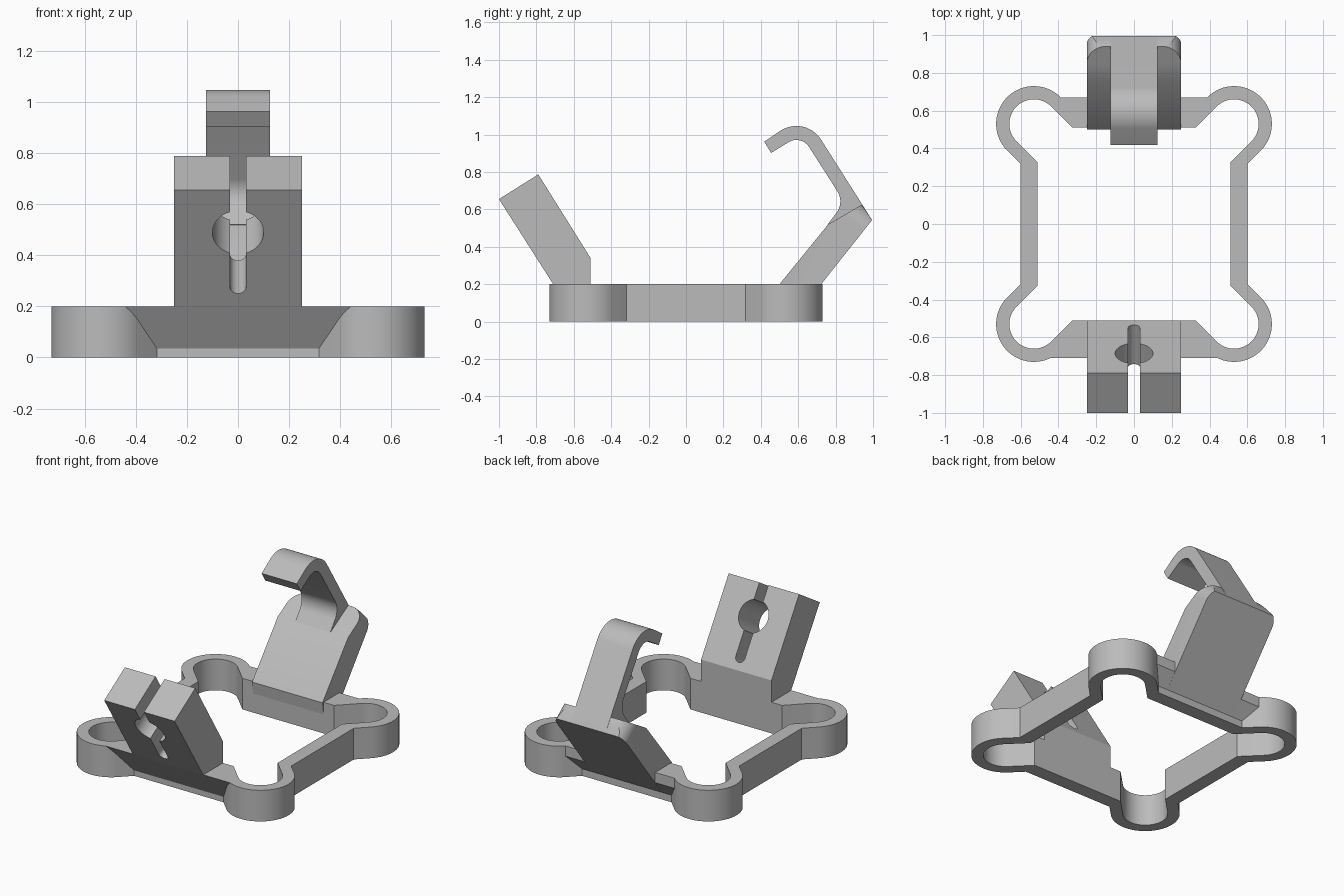
import bpy
from math import sin, cos, radians
from mathutils import Vector

cube = bpy.data.objects.get("Cube")
if cube:
    bpy.data.objects.remove(cube, do_unlink=True)

grey = bpy.data.materials.new("plain grey")
grey.use_nodes = True
grey.diffuse_color = (0.5, 0.5, 0.5, 1)
grey.node_tree.nodes["Principled BSDF"].inputs["Base Color"].default_value = (0.5, 0.5, 0.5, 1)

X, Y, Z = Vector((1, 0, 0)), Vector((0, 1, 0)), Vector((0, 0, 1))


def make(name, verts, faces):
    mesh = bpy.data.meshes.new(name)
    mesh.from_pydata(verts, [], faces)
    mesh.materials.append(grey)
    obj = bpy.data.objects.new(name, mesh)
    bpy.context.collection.objects.link(obj)
    activate(obj)
    bpy.ops.object.mode_set(mode='EDIT')
    bpy.ops.mesh.select_all(action='SELECT')
    bpy.ops.mesh.normals_make_consistent(inside=False)
    bpy.ops.object.mode_set(mode='OBJECT')
    return obj


def activate(obj):
    bpy.ops.object.select_all(action='DESELECT')
    obj.select_set(True)
    bpy.context.view_layer.objects.active = obj


def prism(name, pts, u, v, w, half, origin=Vector()):
    """Extrude a 2D outline in the u, v plane by +-half along w."""
    n = len(pts)
    verts = [origin + u * a + v * b + w * s for s in (-half, half) for a, b in pts]
    sides = [(i, (i + 1) % n, n + (i + 1) % n, n + i) for i in range(n)]
    return make(name, verts, [tuple(range(n)), tuple(range(n, 2 * n))] + sides)


def arc(cx, cy, r, start, end, steps):
    angles = [radians(start + (end - start) * i / steps) for i in range(steps + 1)]
    return [(cx + r * cos(a), cy + r * sin(a)) for a in angles]


def boolean(obj, cutter, operation):
    mod = obj.modifiers.new("cut", 'BOOLEAN')
    mod.object, mod.operation, mod.solver = cutter, operation, 'EXACT'
    activate(obj)
    bpy.ops.object.modifier_apply(modifier=mod.name)
    bpy.data.objects.remove(cutter, do_unlink=True)


def smooth(obj):
    activate(obj)
    bpy.ops.object.shade_smooth_by_angle(angle=radians(25))


# Base ring: one corner loop turned four times, inside and outside
HEIGHT = 0.2


def ring_loop(side, r, neck):
    corner = [(side, neck)] + arc(0.53, 0.53, r, -45, 135, 32) + [(neck, side)]
    loop = []
    for _ in range(4):
        loop += corner
        corner = [(-y, x) for x, y in corner]
    return loop


outer, inner = ring_loop(0.60, 0.20, 0.317), ring_loop(0.51, 0.13, 0.326)
n = len(outer)
verts = [(x, y, z) for z in (0, HEIGHT) for loop in (outer, inner) for x, y in loop]
faces = []
for i in range(n):
    j = (i + 1) % n
    for a, b in ((0, n), (2 * n, 3 * n), (0, 2 * n), (n, 3 * n)):
        faces.append((a + i, a + j, b + j, b + i))
smooth(make("base_ring", verts, faces))

# Sloped ledges that thicken the front and back bars
ledges = {
    "front_ledge": [(-0.59, HEIGHT), (-0.59, 0.03), (-0.60, 0.035), (-0.71, HEIGHT)],
    "back_ledge": [(0.59, HEIGHT), (0.59, 0.03), (0.60, 0.045), (0.67, 0.135), (0.67, HEIGHT)],
}
for name, profile in ledges.items():
    ledge = prism(name, profile, Y, Z, X, 0.40)
    for vert in ledge.data.vertices:
        if vert.co.y < -0.7:
            vert.co.x *= 1.1

# Front holder: leaning block with a keyhole cut straight through it
holder = prism("front_holder", [(-0.51, HEIGHT), (-0.51, 0.34), (-0.79, 0.787),
                                (-1.0, 0.655), (-0.71, HEIGHT)], Y, Z, X, 0.25)
slope = Vector((0, -0.53, 0.848)).normalized()
normal = X.cross(slope)
slot = 0.032
keyhole = ([(slot, 0.4)] + arc(0, 0, 0.1, 71.3, -71.3, 32)
           + arc(0, -0.251, slot, 0, -180, 16)
           + arc(0, 0, 0.1, 251.3, 108.7, 32) + [(-slot, 0.4)])
cutter = prism("keyhole_cutter", keyhole, X, slope, normal, 0.3, Vector((0, -0.791, 0.553)))
boolean(holder, cutter, 'DIFFERENCE')
smooth(holder)

# Back plate: leaning outward, with rounded upper corners
plate = prism("back_plate", [(0.50, HEIGHT), (0.76, 0.520), (0.94, 0.625), (0.995, 0.543),
                             (0.60, 0.045), (0.52, 0.045)], Y, Z, X, 0.3)
rise = Vector((0, 0.62, 0.785)).normalized()
top = rise.dot(Vector((0, 0.94, 0.625)))
rounded = ([(-0.25, -0.5), (0.25, -0.5)] + arc(0.15, top - 0.1, 0.1, 0, 90, 16)
           + arc(-0.15, top - 0.1, 0.1, 90, 180, 16))
cutter = prism("corner_cutter", rounded, X, rise, X.cross(rise), 2)
boolean(plate, cutter, 'INTERSECT')
smooth(plate)

# Hook arm: straight arm, bent over at the top, with a fillet at its foot
hook = ([(0.995, 0.543)] + arc(0.59, 0.89, 0.156, 32, 122, 24)
        + [(0.418, 0.962), (0.455, 0.902)] + arc(0.59, 0.89, 0.081, 122, 32, 24)
        + arc(0.725, 0.643, 0.1, 32, -38, 16)
        + [(0.757, 0.520), (0.80, 0.50), (0.90, 0.46)])
smooth(prism("hook_arm", hook, Y, Z, X, 0.125))
